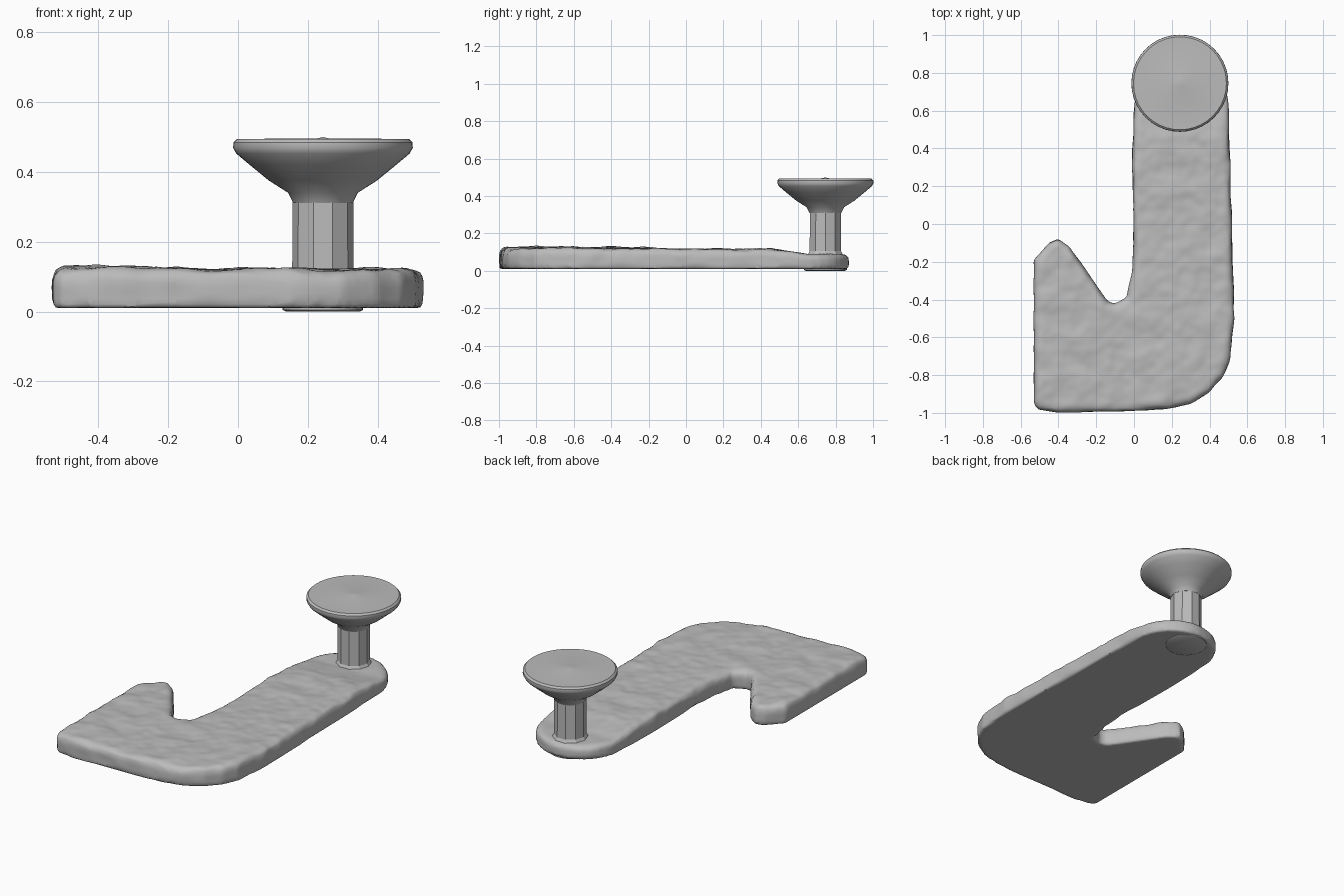
import bpy, bmesh, math
from mathutils import Vector, noise

cube = bpy.data.objects.get("Cube")
if cube:
    bpy.data.objects.remove(cube, do_unlink=True)

grey = bpy.data.materials.new("plain grey")
grey.use_nodes = True
grey.diffuse_color = (0.5, 0.5, 0.5, 1)
grey.node_tree.nodes["Principled BSDF"].inputs["Base Color"].default_value = (0.5, 0.5, 0.5, 1)

KNOB = Vector((0.243, 0.745, 0))


def finish(name, bm, angle=35):
    """Turn a bmesh into a smooth-shaded grey object."""
    bmesh.ops.recalc_face_normals(bm, faces=bm.faces[:])
    mesh = bpy.data.meshes.new(name)
    bm.to_mesh(mesh)
    bm.free()
    obj = bpy.data.objects.new(name, mesh)
    bpy.context.collection.objects.link(obj)
    mesh.materials.append(grey)
    bpy.ops.object.select_all(action='DESELECT')
    obj.select_set(True)
    bpy.context.view_layer.objects.active = obj
    bpy.ops.object.shade_smooth_by_angle(angle=math.radians(angle))
    return obj


def lathe(name, profile, sides, angle=35):
    """Spin a (radius, height) profile about the knob axis."""
    bm = bmesh.new()
    verts = [bm.verts.new((r, 0, z)) for r, z in profile]
    edges = [bm.edges.new(pair) for pair in zip(verts, verts[1:])]
    bmesh.ops.spin(bm, geom=verts + edges, cent=(0, 0, 0), axis=(0, 0, 1),
                   angle=math.tau, steps=sides, use_merge=True)
    bmesh.ops.remove_doubles(bm, verts=bm.verts[:], dist=0.0005)
    bmesh.ops.translate(bm, vec=KNOB, verts=bm.verts[:])
    return finish(name, bm, angle)


# Hooked plate outline, with a round end under the knob
outline = [(-0.53, -0.95), (-0.53, -0.19), (-0.45, -0.1), (-0.4, -0.08), (-0.34, -0.12),
           (-0.17, -0.37), (-0.14, -0.41), (-0.1, -0.42), (-0.04, -0.39), (-0.01, -0.25),
           (0, -0.1), (-0.01, 0.3)]
for i in range(17):
    a = math.pi * (1 - i / 16)
    outline.append((0.25 + 0.25 * math.cos(a), 0.62 + 0.25 * math.sin(a)))
outline += [(0.51, 0.3), (0.53, -0.5), (0.51, -0.72), (0.47, -0.81), (0.4, -0.89),
            (0.3, -0.95), (0.16, -0.98), (-0.02, -0.99), (-0.4, -1), (-0.51, -0.98)]

bm = bmesh.new()
base = bm.faces.new([bm.verts.new((x, y, 0.01)) for x, y in outline])
ext = bmesh.ops.extrude_face_region(bm, geom=[base], use_keep_orig=True)
top = [v for v in ext["geom"] if isinstance(v, bmesh.types.BMVert)]
bmesh.ops.translate(bm, vec=(0, 0, 0.1), verts=top)
bmesh.ops.recalc_face_normals(bm, faces=bm.faces[:])
for level, width in ((0.11, 0.035), (0.01, 0.012)):
    rim = [e for e in bm.edges if all(abs(v.co.z - level) < 1e-4 for v in e.verts)]
    bmesh.ops.bevel(bm, geom=rim, offset=width, segments=4, profile=0.5, affect='EDGES')
plate = finish("hooked_plate", bm)

# Even mesh density, so the surface can be roughened
remesh = plate.modifiers.new("even mesh", 'REMESH')
remesh.mode = 'VOXEL'
remesh.voxel_size = 0.014
bpy.ops.object.modifier_apply(modifier=remesh.name)

# Hand-worked surface: thicker toward the hook, thinner and flat around the knob
for v in plate.data.vertices:
    x, y, z = v.co
    lift = max(0, min(1, (z - 0.02) / 0.09))
    hook = max(0, min(1, -y / 0.45))
    flat = max(0, min(1, (y - 0.45) / 0.2))
    left = max(0, min(1, (-0.1 - x) / 0.3))
    rough = noise.noise(v.co * 9) * 0.008 + noise.noise(v.co * 22) * 0.004
    v.co.z += lift * (0.006 + 0.005 * hook + 0.007 * left - 0.026 * flat + rough * (1 - 0.7 * flat))
    if 0.025 < z < 0.1:
        v.co.x += noise.noise(v.co * 11) * 0.005
        v.co.y += noise.noise(v.co * 11 + Vector((5, 5, 5))) * 0.005
bpy.ops.object.shade_smooth_by_angle(angle=math.radians(60))
if not plate.data.materials:
    plate.data.materials.append(grey)

# Knob: foot showing under the plate, faceted stem, flared head
lathe("knob_foot", [(0, 0), (0.105, 0), (0.115, 0.005), (0.115, 0.03), (0, 0.03)], 32)
lathe("knob_stem", [(0, 0.05), (0.1, 0.05), (0.1, 0.085), (0.088, 0.105), (0.087, 0.32),
                    (0.1, 0.345), (0, 0.345)], 10, 25)
lathe("knob_head", [(0, 0.31), (0.085, 0.31), (0.1, 0.34), (0.155, 0.375), (0.21, 0.42),
                    (0.248, 0.452), (0.257, 0.468), (0.256, 0.484), (0.246, 0.494),
                    (0.02, 0.495), (0, 0.499)], 40, 40)
